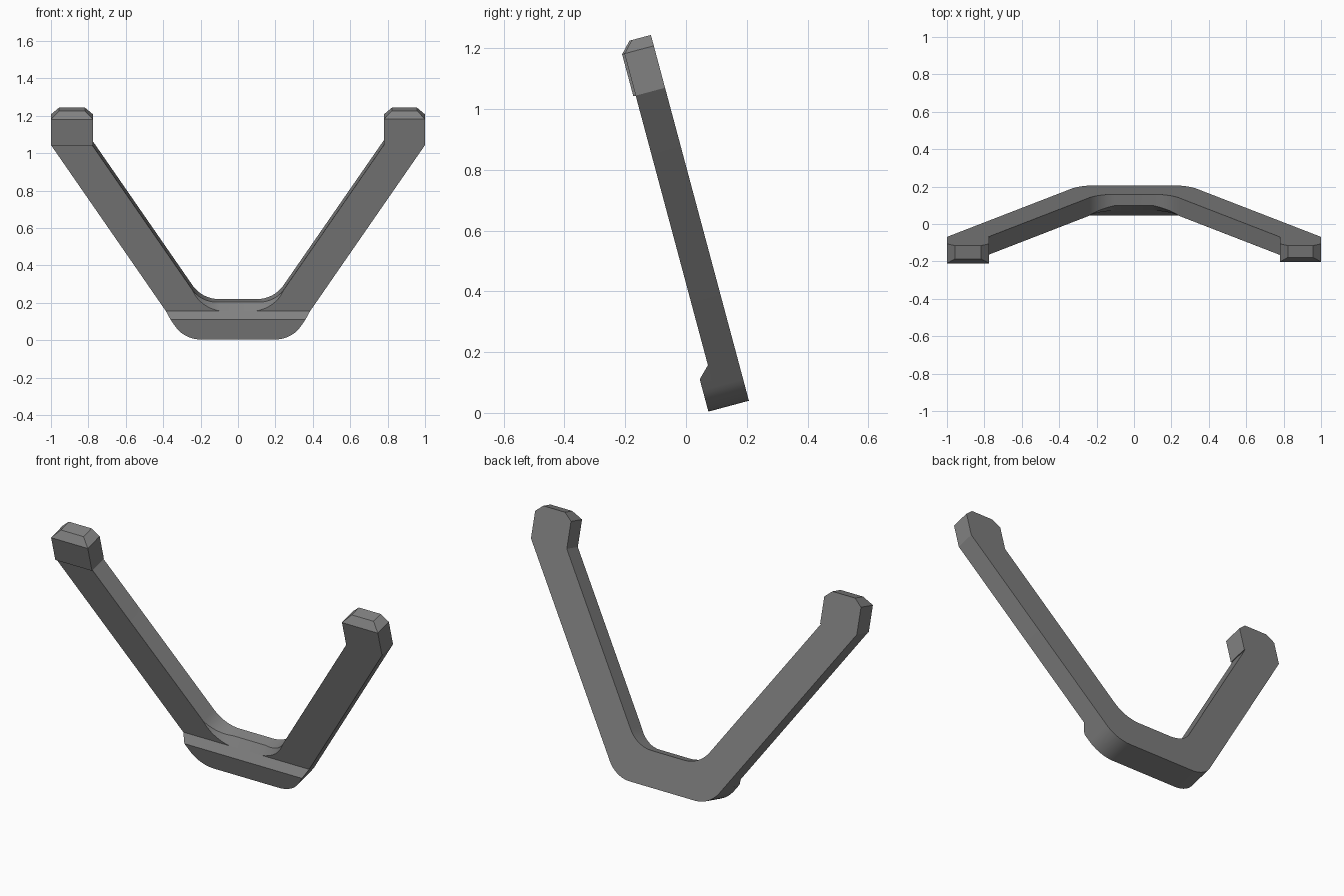
import bpy, bmesh, math

if "Cube" in bpy.data.objects:
    bpy.data.objects.remove(bpy.data.objects["Cube"])

TILT = math.radians(15)
SLOPE = math.atan2(0.921, 0.615)      # lean of the arms
DEPTH, LIP, CUT = 0.10, 0.138, 0.038  # body depth, lip depth, chamfer size
STEPS = 10

grey = bpy.data.materials.new("mid grey")
grey.diffuse_color = (0.22, 0.22, 0.22, 1)
grey.use_nodes = True
grey.node_tree.nodes["Principled BSDF"].inputs["Base Color"].default_value = grey.diffuse_color


def place(x, v, f):
    """Tilted frame: x across, v up the bracket, f forward from its back."""
    s, c = math.sin(TILT), math.cos(TILT)
    return (x, 0.207 - s * v - c * f, 0.04 + c * v - s * f)


def make(name, verts, faces):
    bm = bmesh.new()
    bv = [bm.verts.new(place(*p)) for p in verts]
    for f in faces:
        bm.faces.new([bv[i] for i in f])
    bmesh.ops.recalc_face_normals(bm, faces=bm.faces[:])
    mesh = bpy.data.meshes.new(name)
    bm.to_mesh(mesh)
    bm.free()
    mesh.materials.append(grey)
    ob = bpy.data.objects.new(name, mesh)
    bpy.context.collection.objects.link(ob)
    bpy.ops.object.select_all(action='DESELECT')
    ob.select_set(True)
    bpy.context.view_layer.objects.active = ob
    bpy.ops.object.shade_smooth_by_angle(angle=math.radians(25))
    return ob


def loft(name, rings):
    n = len(rings[0])
    verts = [p for r in rings for p in r]
    faces = [[k * n + i, k * n + (i + 1) % n, (k + 1) * n + (i + 1) % n, (k + 1) * n + i]
             for k in range(len(rings) - 1) for i in range(n)]
    faces += [list(range(n)), list(range(len(verts) - n, len(verts)))]
    return make(name, verts, faces)


def arc(cx, r, base, a):
    return cx + r * math.sin(a), base + r * (1 - math.cos(a))


# V-shaped body: cross-sections from the centre to one arm end, then mirrored
half = []
for k in range(STEPS + 1):
    t = k / STEPS
    a = SLOPE * t
    ox, ov = arc(0.20, 0.1635, 0.0, a)
    ix, iv = arc(0.10, 0.172, 0.186, a)
    c = max(CUT * (1 - t), 0.0005)
    half.append([(ox, ov, 0), (ix, iv, 0), (ix, iv, DEPTH - c),
                 (ix + c * math.sin(a), iv - c * math.cos(a), DEPTH), (ox, ov, DEPTH)])
half.append([(1, 1.066, 0), (0.78, 1.066, 0), (0.78, 1.066, DEPTH - 0.0005),
             (0.7805, 1.066, DEPTH), (1, 1.066, DEPTH)])
mirror = [[(-x, v, f) for x, v, f in r] for r in reversed(half)]
loft("bracket_body", mirror + half)

# Front lip along the base, with a sloped top edge
side = [arc(0.20, 0.1635, 0.0, SLOPE * k / STEPS) for k in range(STEPS + 1)]
edge_x = lambda v: 0.2875 + v / math.tan(SLOPE)
front = side + [(edge_x(0.11), 0.11)]
back = side + [(edge_x(0.148), 0.148)]
both = lambda pts: [(-x, v) for x, v in reversed(pts)] + pts
fr, bk = both(front), both(back)
loft("front_lip", [[(x, v, LIP) for x, v in fr], [(x, v, DEPTH) for x, v in bk]])


# Upright arm tips with chamfered tops
def tip(name, x0, x1, depth):
    def ring(v, i, d):
        return [(x0 + i, v, 0), (x1 - i, v, 0), (x1 - i, v, d), (x0 + i, v, d)]
    loft(name, [ring(1.066, 0, depth), ring(1.209, 0, depth), ring(1.246, 0.043, depth - 0.035)])


tip("left_tip", -1.0, -0.775, 0.108)
tip("right_tip", 0.78, 1.0, DEPTH)
